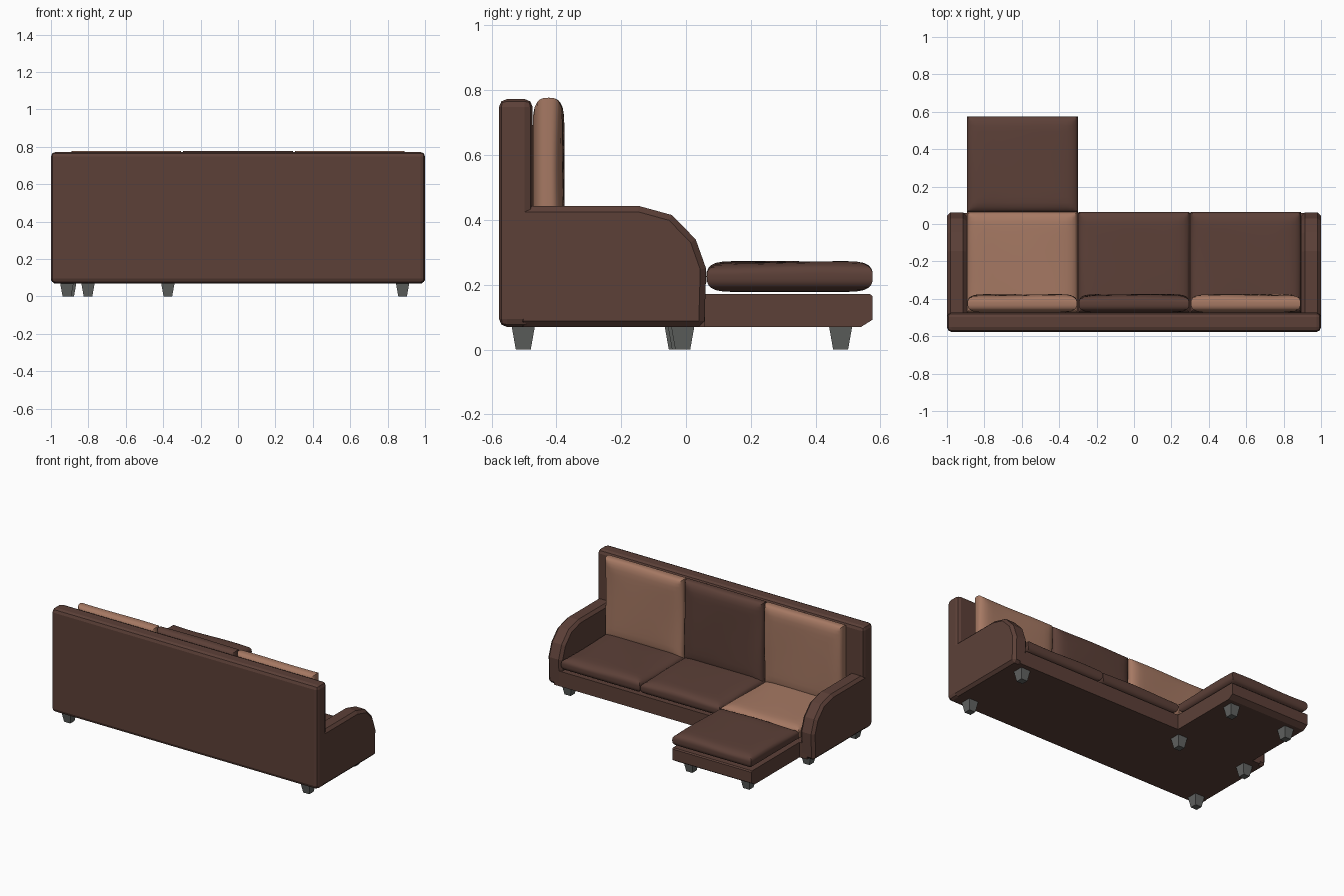
import bpy, bmesh, math

if "Cube" in bpy.data.objects:
    bpy.data.objects.remove(bpy.data.objects["Cube"])


def mat(name, r, g, b):
    m = bpy.data.materials.new(name)
    m.diffuse_color = (r, g, b, 1)
    m.use_nodes = True
    m.node_tree.nodes["Principled BSDF"].inputs["Base Color"].default_value = m.diffuse_color
    return m


DARK = mat("dark brown leather", 0.107, 0.051, 0.039)
TAN = mat("tan leather", 0.38, 0.19, 0.125)
METAL = mat("grey metal", 0.12, 0.125, 0.12)


def make(name, bm, material):
    bmesh.ops.recalc_face_normals(bm, faces=bm.faces[:])
    me = bpy.data.meshes.new(name)
    bm.to_mesh(me)
    bm.free()
    ob = bpy.data.objects.new(name, me)
    bpy.context.collection.objects.link(ob)
    me.materials.append(material)
    return ob


def bevel(ob, width, segments=1):
    b = ob.modifiers.new("bevel", 'BEVEL')
    b.width, b.segments = width, segments
    b.limit_method, b.angle_limit = 'ANGLE', math.radians(50)


def prism(name, pts, x0, x1, material):
    """Extrude a (y, z) profile along x."""
    bm = bmesh.new()
    f = bm.faces.new([bm.verts.new((x0, y, z)) for y, z in pts])
    new = bmesh.ops.extrude_face_region(bm, geom=[f])["geom"]
    bmesh.ops.translate(bm, vec=(x1 - x0, 0, 0),
                        verts=[v for v in new if isinstance(v, bmesh.types.BMVert)])
    return make(name, bm, material)


def box(name, x0, x1, y0, y1, z0, z1, material):
    return prism(name, [(y0, z0), (y1, z0), (y1, z1), (y0, z1)], x0, x1, material)


def cushion(name, lo, hi, axis, material, phase):
    """Soft slab: rounded rim, slightly wavy face; axis is its thin direction."""
    bm = bmesh.new()
    bmesh.ops.create_cube(bm, size=2)
    bmesh.ops.subdivide_edges(bm, edges=bm.edges[:], cuts=15, use_grid_fill=True)
    a, b = [i for i in range(3) if i != axis]
    for v in bm.verts:
        # crowd the loops toward the rim
        p = [math.sin(c * math.pi / 2) for c in v.co]
        u, w, t = p[a], p[b], p[axis]
        rim = max(abs(u), abs(w))
        p[axis] = t * (1 - 0.35 * rim ** 14)
        if t > 0:
            p[axis] -= t * 0.07 * (1 + math.sin(3.1 * u + 2.3 * w + phase)) * (0.4 + 0.6 * rim ** 2)
        p[a] = u * (1 - 0.035 * abs(t) ** 3)
        p[b] = w * (1 - 0.035 * abs(t) ** 3)
        v.co = [(lo[i] + hi[i]) / 2 + p[i] * (hi[i] - lo[i]) / 2 for i in range(3)]
    ob = make(name, bm, material)
    bpy.ops.object.select_all(action='DESELECT')
    ob.select_set(True)
    bpy.context.view_layer.objects.active = ob
    bpy.ops.object.shade_smooth_by_angle(angle=math.radians(45))


# Frame: back panel, seat base and footrest base
back = prism("back_panel", [(-0.577, 0.07), (-0.473, 0.07), (-0.473, 0.773), (-0.577, 0.773)],
             -1, 1, DARK)
bevel(back, 0.025, 2)
box("seat_base", -0.95, 0.95, -0.55, 0.058, 0.07, 0.172, DARK)
foot = prism("footrest_base", [(0.0, 0.07), (0.54, 0.07), (0.575, 0.092), (0.575, 0.165),
                               (0.567, 0.172), (0.0, 0.172)], -0.893, -0.3, DARK)

# Curved armrests on both sides
arm = [(-0.52, 0.07), (0.057, 0.07), (0.062, 0.25), (0.03, 0.34),
       (-0.043, 0.415), (-0.145, 0.443), (-0.52, 0.443)]
for side, x0, x1 in (("left", -1, -0.895), ("right", 0.895, 1)):
    bevel(prism(side + "_arm", arm, x0, x1, DARK), 0.018)

# Seat and back cushions in three bays, plus the footrest cushion
bays = [("left", -0.893, -0.302, TAN, TAN), ("middle", -0.298, 0.298, DARK, DARK),
        ("right", 0.302, 0.893, DARK, TAN)]
for i, (side, x0, x1, seat_mat, back_mat) in enumerate(bays):
    cushion(side + "_seat_cushion", (x0, -0.472, 0.175), (x1, 0.064, 0.272), 2, seat_mat, i * 2.1)
    cushion(side + "_back_cushion", (x0 + 0.003, -0.473, 0.23), (x1 - 0.003, -0.375, 0.777), 1,
            back_mat, i * 1.7 + 1)
cushion("footrest_cushion", (-0.893, 0.064, 0.178), (-0.3, 0.576, 0.273), 2, DARK, 0.8)

# Tapered legs
spots = [(-0.915, -0.502), (0.88, -0.502), (-0.9, -0.03), (0.88, -0.01),
         (-0.375, -0.02), (-0.375, 0.477), (-0.802, 0.477)]
for i, (x, y) in enumerate(spots):
    bm = bmesh.new()
    bmesh.ops.create_cube(bm, size=1)
    for v in bm.verts:
        w = 0.072 if v.co.z > 0 else 0.046
        v.co = (x + v.co.x * w, y + v.co.y * w, 0.073 if v.co.z > 0 else 0)
    make("leg_%d" % (i + 1), bm, METAL)
